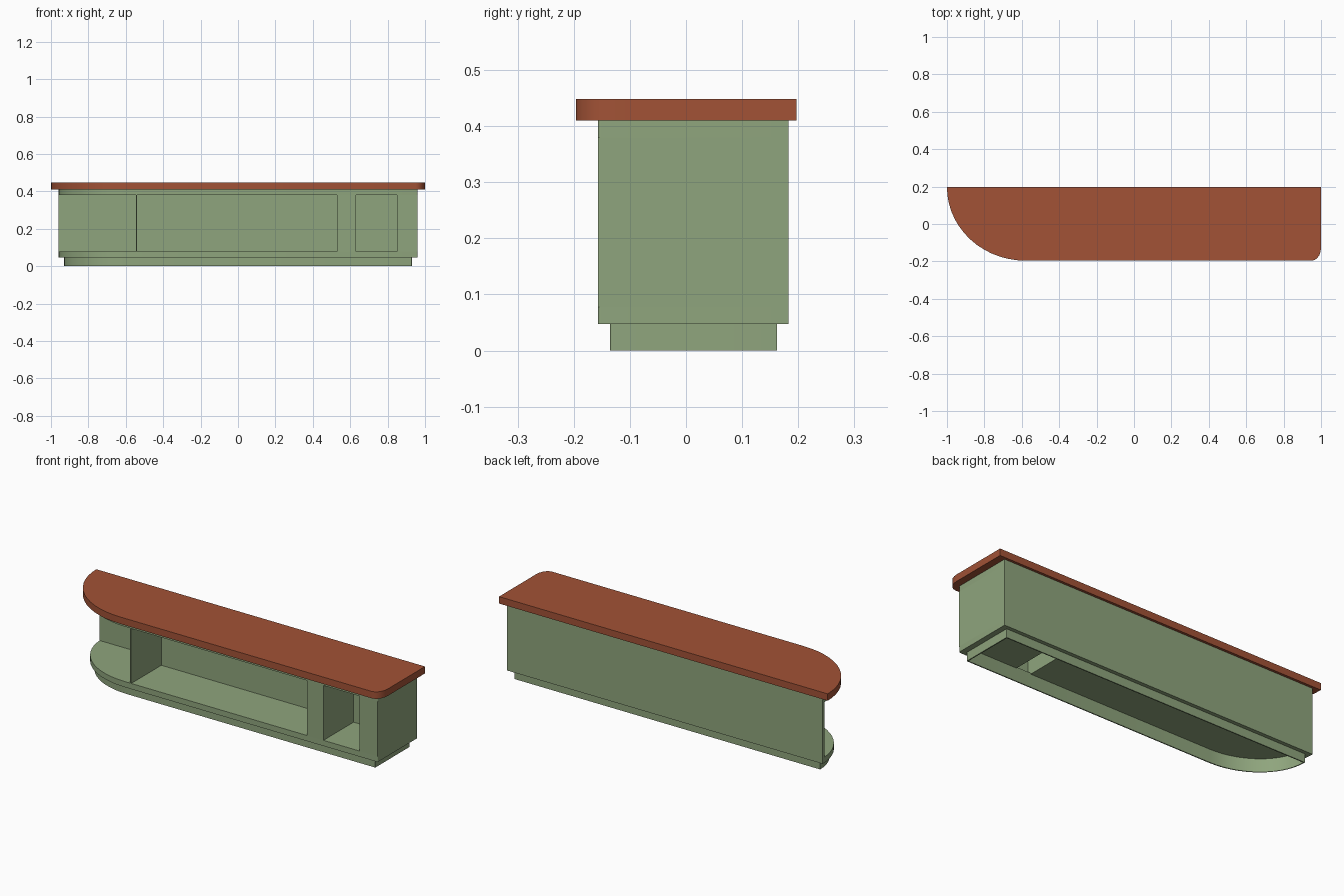
import bpy, bmesh, math

old = bpy.data.objects.get("Cube")
if old:
    bpy.data.objects.remove(old, do_unlink=True)


def material(name, rgb):
    m = bpy.data.materials.new(name)
    m.use_nodes = True
    m.diffuse_color = (*rgb, 1)
    m.node_tree.nodes["Principled BSDF"].inputs["Base Color"].default_value = (*rgb, 1)
    return m


GREEN = material("sage_green", (0.275, 0.376, 0.205))
RED = material("russet_red", (0.36, 0.085, 0.037))


def finish(bm, name, mat, smooth=True):
    bmesh.ops.recalc_face_normals(bm, faces=bm.faces)
    me = bpy.data.meshes.new(name)
    bm.to_mesh(me)
    bm.free()
    me.materials.append(mat)
    ob = bpy.data.objects.new(name, me)
    bpy.context.collection.objects.link(ob)
    if smooth:
        bpy.ops.object.select_all(action='DESELECT')
        ob.select_set(True)
        bpy.context.view_layer.objects.active = ob
        bpy.ops.object.shade_smooth_by_angle(angle=math.radians(30))
    return ob


def plan(x0, x1, y0, y1, rx=0.0, ry=0.0, seg=14):
    """Plan outline: big elliptical sweep at the front left, small corner at the front right."""
    cx = -0.58
    pts = []
    for i in range(seg + 1):
        t = math.pi / 2 * i / seg
        pts.append((cx - (cx - x0) * math.cos(t), y1 - (y1 - y0) * math.sin(t)))
    for i in range(6):
        t = math.pi / 2 * i / 5
        pts.append((x1 - rx + rx * math.sin(t), y0 + ry - ry * math.cos(t)))
    pts.append((x1, y1))
    return pts


def slab(name, pts, z0, z1, mat):
    bm = bmesh.new()
    face = bm.faces.new([bm.verts.new((x, y, z0)) for x, y in pts])
    new = bmesh.ops.extrude_face_region(bm, geom=[face])["geom"]
    bmesh.ops.translate(bm, vec=(0, 0, z1 - z0),
                        verts=[v for v in new if isinstance(v, bmesh.types.BMVert)])
    return finish(bm, name, mat)


def ring(name, outer, inner, z0, z1, mat):
    bm = bmesh.new()
    loops = [[bm.verts.new((x, y, z)) for x, y in pts]
             for pts, z in ((outer, z0), (outer, z1), (inner, z1), (inner, z0))]
    n = len(outer)
    for k in range(4):
        a, b = loops[k], loops[(k + 1) % 4]
        for i in range(n):
            j = (i + 1) % n
            bm.faces.new((a[i], a[j], b[j], b[i]))
    return finish(bm, name, mat)


def box(name, x0, x1, y0, y1, z0, z1, mat=GREEN):
    bm = bmesh.new()
    bmesh.ops.create_cube(bm, size=1)
    for v in bm.verts:
        v.co = ((x0 + x1) / 2 + v.co.x * (x1 - x0),
                (y0 + y1) / 2 + v.co.y * (y1 - y0),
                (z0 + z1) / 2 + v.co.z * (z1 - z0))
    return finish(bm, name, mat, False)


# Main levels and depths
FLOOR, LINTEL, BODY_TOP = 0.078, 0.38, 0.41
FRONT, BACK, BAY_BACK = -0.157, 0.183, 0.105

body = plan(-0.96, 0.96, FRONT, BACK, 0.006, 0.006)
kick_out = plan(-0.93, 0.93, -0.135, 0.162, 0.004, 0.004)
kick_in = plan(-0.924, 0.924, -0.129, 0.156, 0.003, 0.003)

# Countertop, header under it, floor rim and hollow plinth
slab("countertop", plan(-1, 1, -0.196, 0.197, 0.05, 0.07), BODY_TOP, 0.448, RED)
slab("header", body, LINTEL, BODY_TOP, GREEN)
ring("floor_rim", body, kick_in, 0.047, FLOOR, GREEN)
ring("plinth", kick_out, kick_in, 0, 0.047, GREEN)

# Back and end panels
box("back_panel", -0.96, 0.96, 0.168, BACK, FLOOR, LINTEL)
box("end_panel", 0.95, 0.96, FRONT + 0.006, BACK, FLOOR, LINTEL)

# Front boards beside the small bay
for name, x0, x1 in (("middle_front_board", 0.53, 0.63), ("end_front_board", 0.85, 0.96)):
    box(name, x0, x1, FRONT, FRONT + 0.008, FLOOR, LINTEL)

# Recessed bays: floor, back and two sides
T = 0.006
for name, x0, x1 in (("wide_bay", -0.54, 0.53), ("small_bay", 0.63, 0.85)):
    box(name + "_floor", x0 - T, x1 + T, FRONT + 0.004, BAY_BACK + T, FLOOR - T, FLOOR)
    box(name + "_back", x0 - T, x1 + T, BAY_BACK, BAY_BACK + T, FLOOR, LINTEL)
    box(name + "_left_side", x1, x1 + T, FRONT, BAY_BACK, FLOOR, LINTEL)
    box(name + "_right_side", x0 - T, x0, FRONT, BAY_BACK, FLOOR, LINTEL)

# Divider closing the gap behind the wide bay
box("divider", -0.546, -0.54, BAY_BACK, 0.17, FLOOR, LINTEL)

# Rounded open shelf at the curved end
shelf = [p for p in plan(-0.95, 0.95, FRONT + 0.006, BACK - 0.006) if p[0] < -0.57]
slab("rounded_shelf_floor", shelf + [(-0.545, FRONT + 0.006), (-0.545, BACK - 0.006)],
     FLOOR - T, FLOOR, GREEN)
